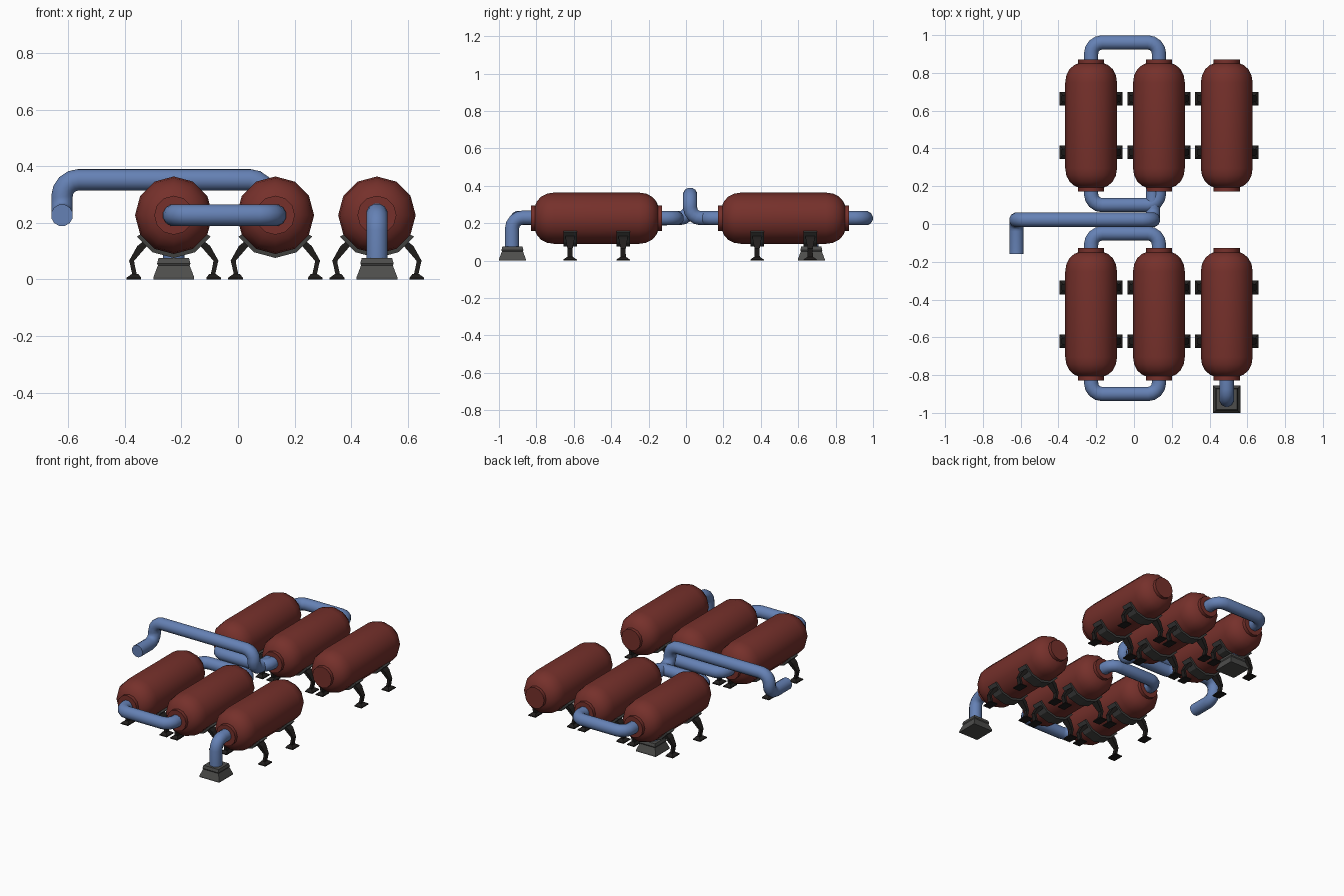
import bpy, bmesh, math
from mathutils import Vector

if "Cube" in bpy.data.objects:
    bpy.data.objects.remove(bpy.data.objects["Cube"])

def material(name, rgb):
    m = bpy.data.materials.new(name)
    m.diffuse_color = (*rgb, 1)
    m.use_nodes = True
    m.node_tree.nodes["Principled BSDF"].inputs["Base Color"].default_value = m.diffuse_color
    return m

RED = material("tank_red", (0.18, 0.03, 0.024))
BLUE = material("pipe_blue", (0.13, 0.22, 0.46))
BLACK = material("leg_black", (0.015, 0.013, 0.012))
DARK = material("saddle_grey", (0.05, 0.05, 0.048))
STONE = material("plinth_grey", (0.075, 0.075, 0.072))

TANK_X = (-0.227, 0.132, 0.491)
TANK_Y = (-0.478, 0.522)
AXIS_Z = 0.227
PIPE_R = 0.039

def loft(name, rings, mat, smooth=None):
    """Skin a list of equal-length rings and cap both ends."""
    bm = bmesh.new()
    rows = [[bm.verts.new(p) for p in ring] for ring in rings]
    n = len(rows[0])
    for a, b in zip(rows, rows[1:]):
        for i in range(n):
            j = (i + 1) % n
            bm.faces.new((a[i], a[j], b[j], b[i]))
    bm.faces.new(rows[0])
    bm.faces.new(rows[-1])
    bmesh.ops.recalc_face_normals(bm, faces=bm.faces)
    me = bpy.data.meshes.new(name)
    bm.to_mesh(me)
    bm.free()
    if smooth:
        me.shade_smooth()
        me.set_sharp_from_angle(angle=math.radians(smooth))
    me.materials.append(mat)
    ob = bpy.data.objects.new(name, me)
    bpy.context.collection.objects.link(ob)
    return ob

def rect(x, y, z, hx, hy):
    return [(x + a * hx, y + b * hy, z) for a, b in ((-1, -1), (1, -1), (1, 1), (-1, 1))]

def tank(name, x, y):
    # half profile (distance from middle, radius): rounded shoulder, then a flange
    half = [(0.227 + 0.1 * math.sin(t), 0.06 + 0.077 * math.cos(t))
            for t in (math.radians(a) for a in (0, 22.5, 45, 67.5))]
    half += [(0.328, 0.069), (0.35, 0.069)]
    profile = [(-d, r) for d, r in reversed(half)] + half
    rings = [[(x + r * math.cos(k * math.pi / 6), y + d, AXIS_Z + r * math.sin(k * math.pi / 6))
              for k in range(12)] for d, r in profile]
    loft(name, rings, RED, 40)

def saddle(name, x, y):
    # strap under the tank, following its lower facets
    rings = []
    for deg in (210, 240, 270, 300, 330):
        c, s = math.cos(math.radians(deg)), math.sin(math.radians(deg))
        rings.append([(x + r * c, y + w, AXIS_Z + r * s)
                      for r, w in ((0.13, -0.036), (0.151, -0.036), (0.151, 0.036), (0.13, 0.036))])
    loft(name, rings, DARK)

def leg(name, x, y, side):
    # bent strut: hip, knee, ankle
    strut = [(0.088, 0.135, 0.020, 0.026), (0.112, 0.118, 0.017, 0.024),
             (0.149, 0.066, 0.009, 0.014), (0.147, 0.056, 0.008, 0.013),
             (0.137, 0.010, 0.008, 0.015)]
    loft(name + "_strut", [rect(x + side * o, y, z, hx, hy) for o, z, hx, hy in strut], BLACK)
    # flared foot
    loft(name + "_foot", [rect(x + side * 0.141, y, 0, 0.026, 0.036),
                          rect(x + side * 0.141, y, 0.006, 0.026, 0.036),
                          rect(x + side * 0.137, y, 0.019, 0.012, 0.017)], BLACK)

def pipe(name, points, bend=0.058, steps=4, sides=12):
    pts = [Vector(p) for p in points]
    path = [pts[0]]
    for a, p, b in zip(pts, pts[1:], pts[2:]):
        u, v = (a - p).normalized(), (b - p).normalized()
        for i in range(steps + 1):
            t = math.pi / 2 * i / steps
            path.append(p + bend * (u * (1 - math.sin(t)) + v * (1 - math.cos(t))))
    path.append(pts[-1])
    # sweep a circle along the path, carrying its frame through each bend
    tangents = [(path[min(i + 1, len(path) - 1)] - path[max(i - 1, 0)]).normalized()
                for i in range(len(path))]
    tangents[1:-1] = [((path[i] - path[i - 1]).normalized() + (path[i + 1] - path[i]).normalized()).normalized()
                      for i in range(1, len(path) - 1)]
    normal = tangents[0].orthogonal().normalized()
    rings = []
    for i, (p, t) in enumerate(zip(path, tangents)):
        if i:
            normal = tangents[i - 1].rotation_difference(t) @ normal
        other = t.cross(normal)
        rings.append([p + PIPE_R * (normal * math.cos(a) + other * math.sin(a))
                      for a in (2 * math.pi * k / sides for k in range(sides))])
    loft(name, rings, BLUE, 40)

def plinth(name, x, y):
    steps = ((0, 0.072), (0.008, 0.072), (0.05, 0.056), (0.056, 0.059), (0.075, 0.054))
    loft(name, [rect(x, y, z, h, h) for z, h in steps], STONE)

# six tanks, each with two saddles and four legs
for row, y in zip(("front", "back"), TANK_Y):
    for col, x in zip(("left", "middle", "right"), TANK_X):
        base = f"{row}_{col}"
        tank(base + "_tank", x, y)
        for end, dy in (("near", -0.142), ("far", 0.142)):
            saddle(f"{base}_{end}_saddle", x, y + dy)
            for side in (-1, 1):
                leg(f"{base}_{end}_{'left' if side < 0 else 'right'}_leg", x, y + dy, side)

# U-shaped pipes joining the left and middle tanks at each end
for name, start, run in (("back_outer", 0.86, 0.961), ("back_inner", 0.185, 0.10),
                         ("front_inner", -0.14, -0.05), ("front_outer", -0.815, -0.90)):
    x0, x1 = TANK_X[:2]
    pipe(name + "_link_pipe", [(x0, start, AXIS_Z), (x0, run, AXIS_Z),
                               (x1, run, AXIS_Z), (x1, start, AXIS_Z)])

# raised outlet pipe crossing to the left
pipe("outlet_pipe", [(0.10, 0.185, AXIS_Z), (0.10, 0.022, AXIS_Z), (0.10, 0.022, 0.352),
                     (-0.622, 0.022, 0.352), (-0.622, 0.022, AXIS_Z), (-0.622, -0.159, AXIS_Z)])

# ground connections
pipe("right_ground_pipe", [(TANK_X[2], -0.815, 0.23), (TANK_X[2], -0.93, 0.23), (TANK_X[2], -0.93, 0.06)])
plinth("right_plinth", TANK_X[2], -0.928)
pipe("left_ground_pipe", [(TANK_X[0], 0.67, 0.15), (TANK_X[0], 0.67, 0.06)])
plinth("left_plinth", TANK_X[0], 0.67)
